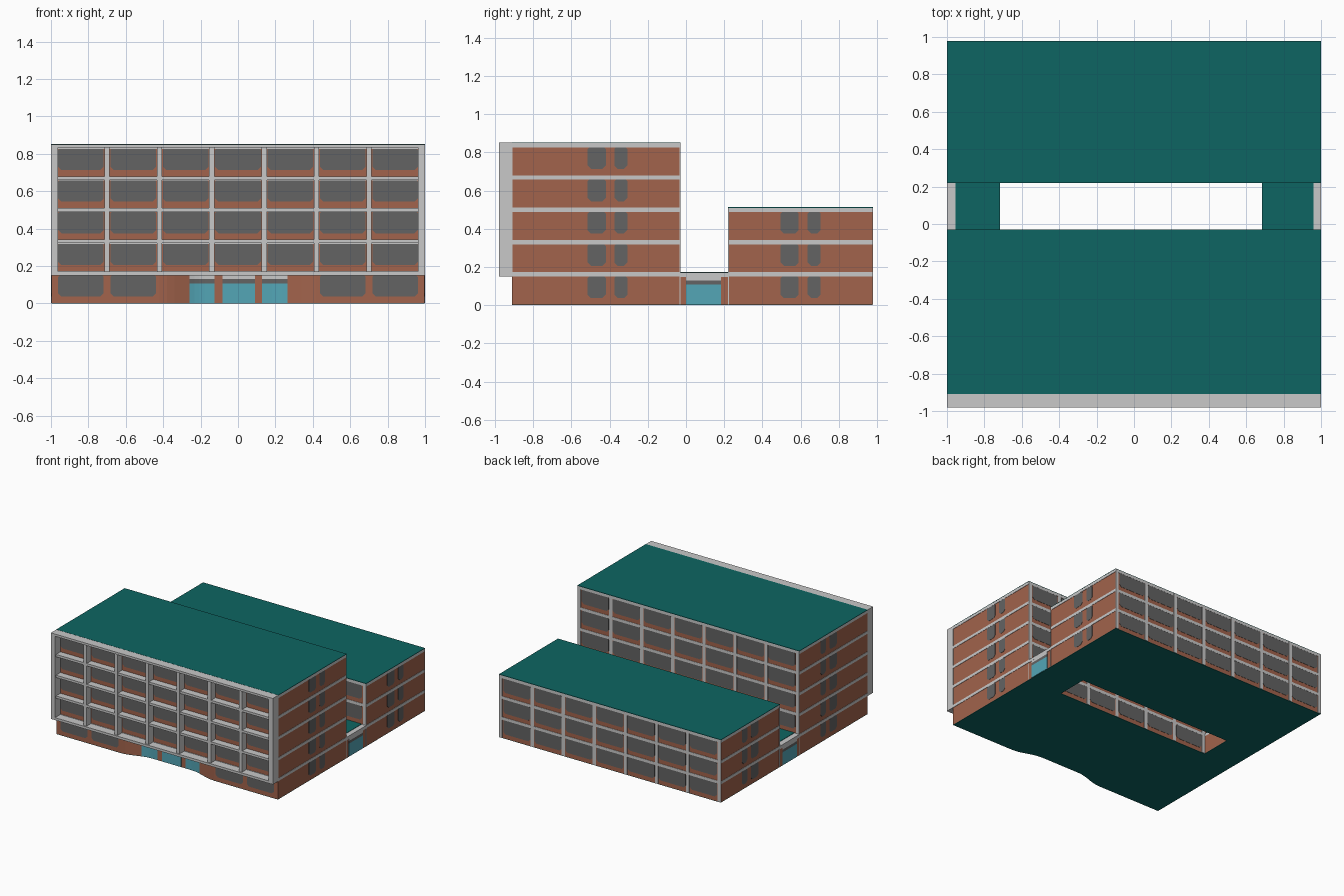
import bpy, bmesh
from mathutils import Vector

if "Cube" in bpy.data.objects:
    bpy.data.objects.remove(bpy.data.objects["Cube"])


def material(name, rgb):
    m = bpy.data.materials.new(name)
    m.diffuse_color = (*rgb, 1)
    m.use_nodes = True
    m.node_tree.nodes["Principled BSDF"].inputs["Base Color"].default_value = m.diffuse_color
    return m


BRICK = material("brick", (0.36, 0.125, 0.072))
GREY = material("light_grey", (0.58, 0.58, 0.58))
DARK = material("dark_glass", (0.125, 0.125, 0.125))
TEAL = material("teal_roof", (0.004, 0.13, 0.122))
CYAN = material("cyan_door", (0.087, 0.38, 0.47))


def prism(bm, pts, vec):
    """Extrude a flat outline along a vector."""
    a = [bm.verts.new(p) for p in pts]
    b = [bm.verts.new(Vector(p) + Vector(vec)) for p in pts]
    n = len(a)
    bm.faces.new(a)
    bm.faces.new(b[::-1])
    for i in range(n):
        j = (i + 1) % n
        bm.faces.new((a[i], b[i], b[j], a[j]))


def box(bm, x0, x1, y0, y1, z0, z1):
    prism(bm, [(x0, y0, z0), (x1, y0, z0), (x1, y1, z0), (x0, y1, z0)], (0, 0, z1 - z0))


def window(bm, axis, pos, d, u0, u1, z0, z1):
    """Thin pane with clipped corners on the plane axis=pos, facing d (+1/-1)."""
    c, t = 0.018, 0.008
    uz = [(u0 + c, z0), (u1 - c, z0), (u1, z0 + c), (u1, z1 - t),
          (u1 - t, z1), (u0 + t, z1), (u0, z1 - t), (u0, z0 + c)]
    if axis == 'x':
        prism(bm, [(pos, u, z) for u, z in uz], (0.002 * d, 0, 0))
    else:
        prism(bm, [(u, pos, z) for u, z in uz], (0, 0.002 * d, 0))


def finish(bm, name, mat):
    bmesh.ops.recalc_face_normals(bm, faces=bm.faces)
    me = bpy.data.meshes.new(name)
    bm.to_mesh(me)
    bm.free()
    me.materials.append(mat)
    ob = bpy.data.objects.new(name, me)
    bpy.context.collection.objects.link(ob)


def band(i):
    """Bottom and top height of floor band i."""
    top = 0.173 + 0.169 * i
    return top - 0.023, top


def curve_y(x):
    """Ground floor front line: shallow recess in the middle."""
    t = min(max((0.42 - abs(x)) / 0.24, 0), 1)
    return -0.91 + 0.055 * t * t * (3 - 2 * t)


BAYS = [-0.84 + 0.28 * i for i in range(7)]
COLS = [-0.70 + 0.28 * i for i in range(6)]
W = 0.997                      # half width of the brick core
LINKS = [(-W, -0.716), (0.684, W)]
FRONT = [(x, curve_y(x)) for x in [-W] + [-0.42 + 0.04 * i for i in range(22)] + [W]]
FRONT_PLAN = FRONT + [(W, -0.033), (-W, -0.033)]

# brick walls
bm = bmesh.new()
prism(bm, [(x, y, 0.003) for x, y in FRONT_PLAN], (0, 0, 0.15))
box(bm, -W, W, -0.91, -0.033, 0.153, 0.847)
finish(bm, "front_block_walls", BRICK)
bm = bmesh.new()
box(bm, -W, W, 0.223, 0.976, 0.003, 0.509)
finish(bm, "rear_block_walls", BRICK)
bm = bmesh.new()
for a, b in LINKS:
    box(bm, a, b, -0.034, 0.224, 0.003, 0.15)
finish(bm, "link_walls", BRICK)

# teal roofs and base
bm = bmesh.new()
box(bm, -1, 1, -0.91, -0.03, 0.848, 0.852)
box(bm, -1, 1, 0.22, 0.979, 0.510, 0.514)
box(bm, -0.955, -0.717, -0.03, 0.22, 0.17, 0.175)
box(bm, 0.685, 0.96, -0.03, 0.22, 0.17, 0.175)
finish(bm, "roofs", TEAL)
bm = bmesh.new()
prism(bm, [(x, y, 0) for x, y in FRONT_PLAN], (0, 0, 0.003))
box(bm, -W, W, 0.223, 0.976, 0, 0.003)
for a, b in LINKS:
    box(bm, a, b, -0.033, 0.223, 0, 0.003)
finish(bm, "base_slab", TEAL)

# floor bands around each block, and link cornices
bm = bmesh.new()
for i in range(5):
    z0, z1 = band(i)
    box(bm, -0.9995, 0.9995, -0.912, -0.0305, z0, z1)
for i in range(3):
    z0, z1 = band(i)
    box(bm, -0.9995, 0.9995, 0.2205, 0.979, z0, z1)
for a, b in ((-1, -0.717), (0.685, 1)):
    box(bm, a, b, -0.032, 0.222, 0.147, 0.172)
finish(bm, "floor_bands", GREY)

# pilasters on the flat long walls
bm = bmesh.new()
for x in COLS + [-0.985, 0.985]:
    box(bm, x - 0.0145, x + 0.0145, -0.035, -0.03, 0.003, 0.849)
    for y in (0.22, 0.975):
        box(bm, x - 0.0145, x + 0.0145, y, y + 0.0045, 0.003, 0.511)
finish(bm, "pilasters", GREY)

# projecting front grid
bm = bmesh.new()
for s in (-1, 1):
    box(bm, *sorted((s * 1.0, s * 0.963)), -0.98, -0.909, 0.15, 0.851)
box(bm, -0.965, 0.965, -0.98, -0.909, 0.833, 0.851)
box(bm, -0.965, 0.965, -0.98, -0.909, 0.15, 0.170)
for i in range(1, 4):
    z0, z1 = band(i)
    box(bm, -0.965, 0.965, -0.967, -0.909, z0 + 0.004, z1)
for x in COLS:
    box(bm, x - 0.014, x + 0.014, -0.97, -0.909, 0.16, 0.84)
finish(bm, "front_grid", GREY)

# windows on long and short walls
bm = bmesh.new()
for f in range(5):
    z1 = band(f)[0]
    z0 = z1 - 0.113
    for k, x in enumerate(BAYS):
        a, b = x - 0.122, x + 0.122
        if f or k in (0, 1, 5, 6):
            window(bm, 'y', -0.91, -1, a, b, z0, z1 + (0.003 if f else 0))
        window(bm, 'y', -0.033, 1, a, b, z0, z1)
        if f < 3:
            window(bm, 'y', 0.223, -1, a, b, z0, z1)
            window(bm, 'y', 0.976, 1, a, b, z0, z1)
    for s in (-1, 1):
        spans = [(-0.515, -0.42), (-0.375, -0.307)]
        if f < 3:
            spans += [(0.495, 0.59), (0.637, 0.705)]
        for a, b in spans:
            window(bm, 'x', s * W, s, a, b, z0, z1)
finish(bm, "windows", DARK)


def entrance(bm, x0, x1, z0, z1):
    """Plate that follows the curved ground floor front."""
    xs = [x0 + (x1 - x0) * i / 5 for i in range(6)]
    pts = [(x, curve_y(x) - 0.004, z0) for x in xs]
    pts += [(x, curve_y(x) + 0.003, z0) for x in reversed(xs)]
    prism(bm, pts, (0, 0, z1 - z0))


# doors with dark transom and light lintel
for name, mat, z0, z1 in (("doors", CYAN, 0.003, 0.108),
                          ("door_transoms", DARK, 0.108, 0.13),
                          ("door_lintels", GREY, 0.13, 0.15)):
    bm = bmesh.new()
    for a, b in ((-0.26, -0.125), (-0.083, 0.09), (0.128, 0.265)):
        entrance(bm, a, b, z0, z1)
    for s in (-1, 1):
        box(bm, *sorted((s * 0.995, s * 0.9995)), 0.0, 0.183, z0, z1)
    finish(bm, name, mat)
